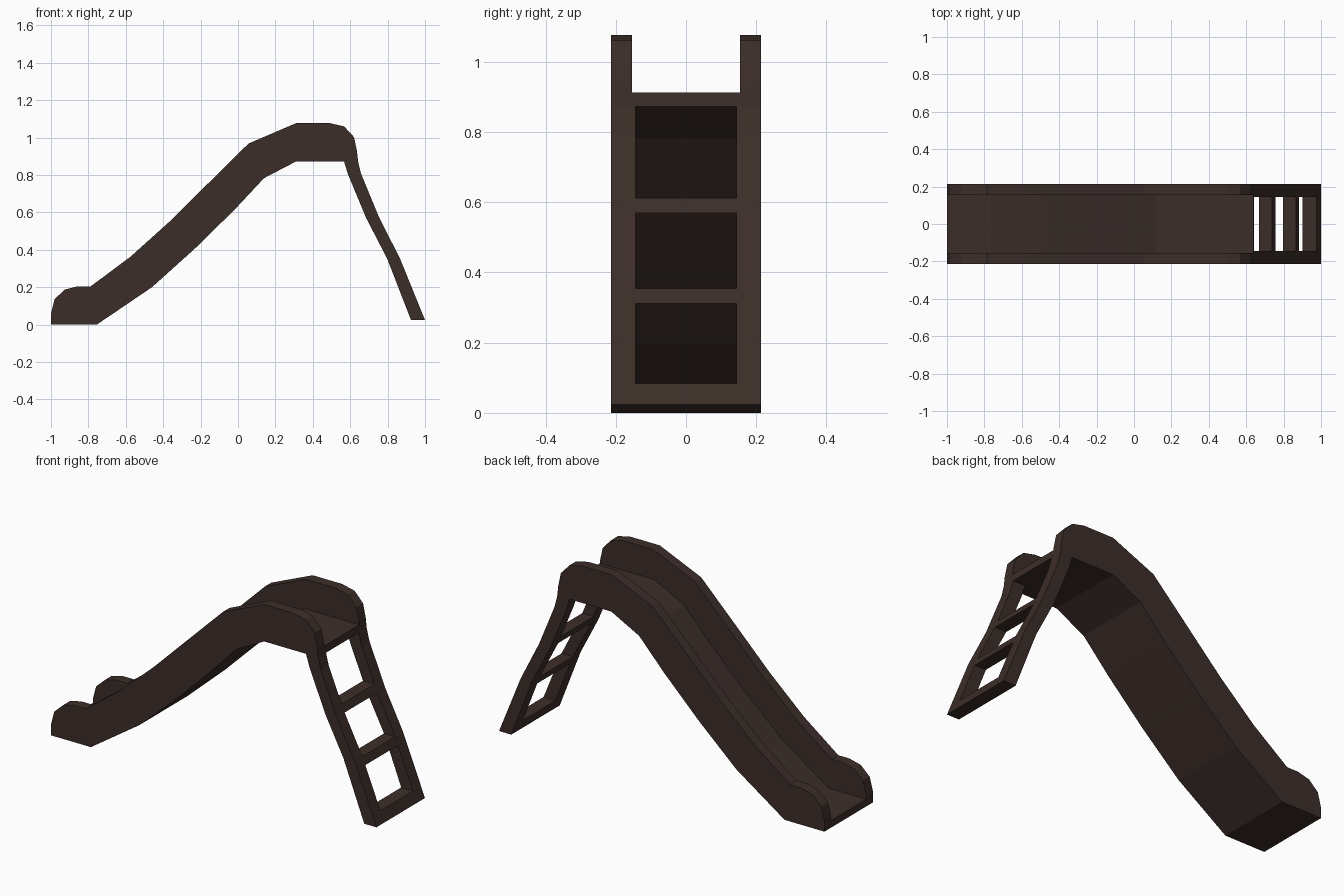
import bpy, bmesh

if "Cube" in bpy.data.objects:
    bpy.data.objects.remove(bpy.data.objects["Cube"])

wood = bpy.data.materials.new("dark_brown")
wood.diffuse_color = (0.045, 0.027, 0.022, 1)
wood.use_nodes = True
wood.node_tree.nodes["Principled BSDF"].inputs["Base Color"].default_value = wood.diffuse_color


def prism(name, profile, y0, y1):
    """Extrude an (x, z) outline from y0 to y1."""
    bm = bmesh.new()
    face = bm.faces.new([bm.verts.new((x, y0, z)) for x, z in profile])
    ext = bmesh.ops.extrude_face_region(bm, geom=[face])
    verts = [v for v in ext["geom"] if isinstance(v, bmesh.types.BMVert)]
    bmesh.ops.translate(bm, verts=verts, vec=(0, y1 - y0, 0))
    bmesh.ops.recalc_face_normals(bm, faces=bm.faces)
    mesh = bpy.data.meshes.new(name)
    bm.to_mesh(mesh)
    bm.free()
    mesh.materials.append(wood)
    obj = bpy.data.objects.new(name, mesh)
    bpy.context.collection.objects.link(obj)
    return obj


def x_at(line, z):
    """x of a descending (x, z) polyline at height z."""
    for (xa, za), (xb, zb) in zip(line, line[1:]):
        if zb <= z <= za:
            return xa + (xb - xa) * (za - z) / (za - zb)
    return line[-1][0]


OUT, WALL, RAIL = 0.213, 0.154, 0.144

# Shared outlines
under = [(-1, 0), (-0.755, 0), (-0.46, 0.2), (-0.23, 0.407), (-0.016, 0.617),
         (0.139, 0.783), (0.31, 0.872), (0.567, 0.872), (0.642, 0.872)]
wall_top = [(0.636, 0.928), (0.62, 1.003), (0.567, 1.06), (0.492, 1.077),
            (0.31, 1.077), (0.056, 0.968), (-0.165, 0.75), (-0.365, 0.552),
            (-0.575, 0.363), (-0.787, 0.205), (-0.856, 0.205),
            (-0.925, 0.188), (-0.98, 0.137), (-1, 0.06)]
floor_top = [(0.638, 0.912), (0.302, 0.912), (0.117, 0.818), (-0.045, 0.645),
             (-0.257, 0.437), (-0.484, 0.233), (-0.767, 0.04), (-1, 0.04)]
rail_out = [(0.642, 0.872), (0.658, 0.807), (0.754, 0.574), (0.866, 0.354), (1, 0.024)]
rail_in = [(0.567, 0.872), (0.588, 0.804), (0.686, 0.568), (0.797, 0.354), (0.925, 0.024)]

# Slide bed and platform
prism("slide_bed", under + floor_top, -WALL, WALL)

# Side walls and ladder rails
for side, s in (("front", -1), ("back", 1)):
    prism(side + "_side_wall", under + wall_top, s * WALL, s * OUT)
    prism(side + "_ladder_rail", rail_out + rail_in[::-1], s * RAIL, s * OUT)

# Ladder rungs
for i, (z0, z1) in enumerate([(0.024, 0.083), (0.312, 0.355), (0.57, 0.6125)]):
    outline = [(x_at(rail_in, z0), z0), (x_at(rail_out, z0), z0),
               (x_at(rail_out, z1), z1), (x_at(rail_in, z1), z1)]
    prism(f"ladder_rung_{i + 1}", outline, -RAIL, RAIL)
